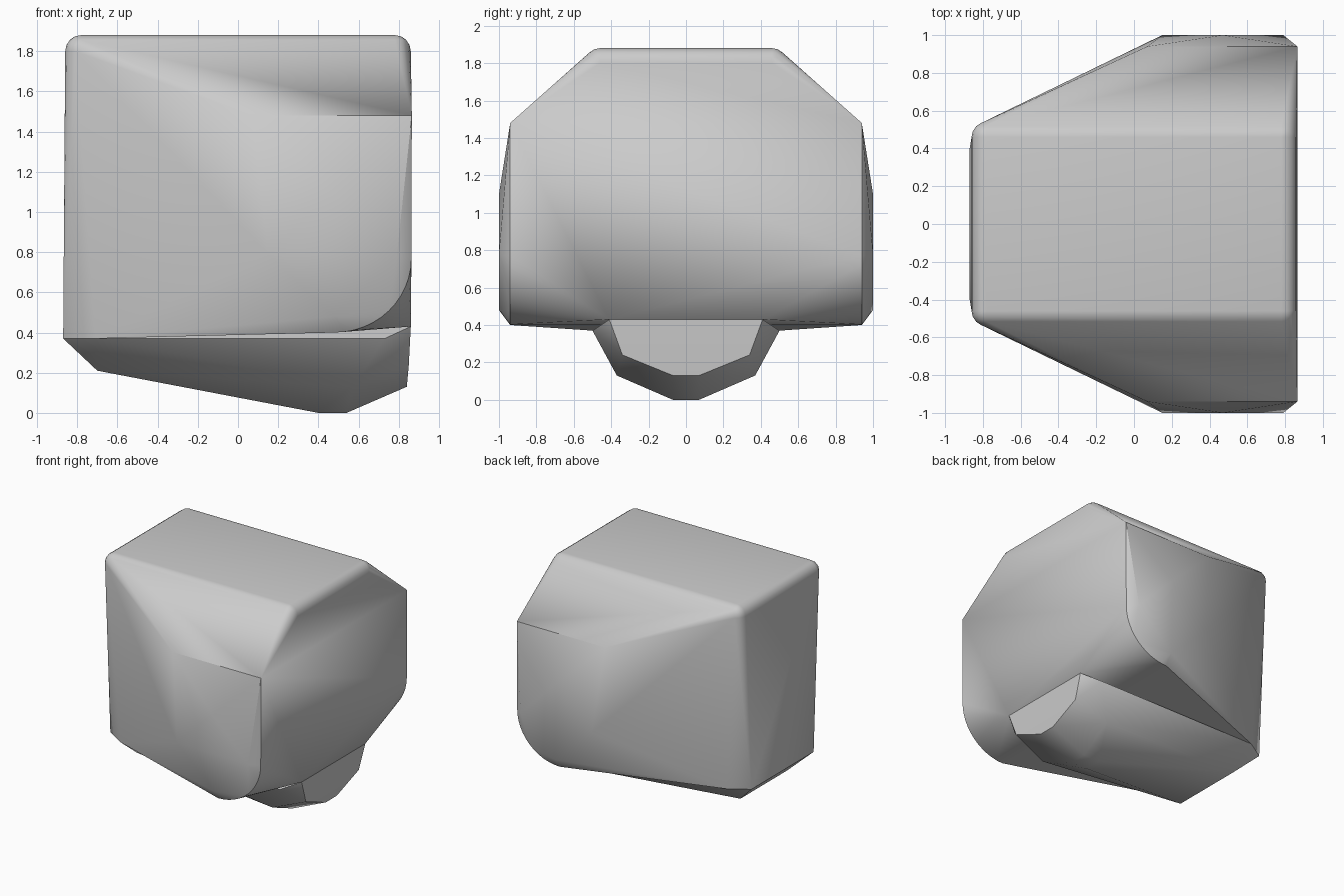
import bpy, bmesh, math
from mathutils import Vector

cube = bpy.data.objects.get("Cube")
if cube:
    bpy.data.objects.remove(cube, do_unlink=True)

grey = bpy.data.materials.new("plain_grey")
grey.use_nodes = True
colour = (0.6, 0.6, 0.6, 1)
grey.diffuse_color = colour
grey.node_tree.nodes["Principled BSDF"].inputs["Base Color"].default_value = colour


def mirrored_hull(name, points):
    """Convex solid around the points and their mirror images in y."""
    bm = bmesh.new()
    for x, y, z in points:
        for side in (-1, 1):
            bm.verts.new((x, side * y, z))
    bmesh.ops.remove_doubles(bm, verts=bm.verts, dist=0.0005)
    bmesh.ops.convex_hull(bm, input=bm.verts)
    bmesh.ops.delete(bm, geom=[v for v in bm.verts if not v.link_faces], context="VERTS")
    bmesh.ops.dissolve_limit(bm, angle_limit=math.radians(0.5),
                             verts=bm.verts, edges=bm.edges)
    bmesh.ops.recalc_face_normals(bm, faces=bm.faces)
    mesh = bpy.data.meshes.new(name)
    bm.to_mesh(mesh)
    bm.free()
    mesh.materials.append(grey)
    obj = bpy.data.objects.new(name, mesh)
    bpy.context.collection.objects.link(obj)
    bpy.ops.object.select_all(action="DESELECT")
    obj.select_set(True)
    bpy.context.view_layer.objects.active = obj
    bpy.ops.object.shade_smooth_by_angle(angle=math.radians(30))
    return obj


def rounded_corner(x_sign, radius=0.08, steps=4):
    """Eighth of a ball at one upper corner."""
    centre = Vector((x_sign * 0.78, 0.46, 1.80))
    pts = []
    for i in range(steps + 1):
        up = math.pi / 2 * i / steps
        for j in range(steps + 1):
            a = math.pi / 2 * j / steps
            pts.append(centre + radius * Vector((x_sign * math.cos(up) * math.cos(a),
                                                 math.cos(up) * math.sin(a), math.sin(up))))
    return pts


# Body: rounded roof corners, sloped shoulders, narrow end on the -x side
body = rounded_corner(-1) + rounded_corner(1)
body += [(0.07, 0.94, 1.48), (0.865, 0.94, 1.48)]
body += [(-0.87, 0.40, 0.37), (-0.71, 0.50, 0.37), (0.86, 0.41, 0.43)]
# Rounded lower corner of each cheek
for i in range(13):
    a = math.pi / 2 * i / 12
    body.append((0.48 + 0.383 * math.cos(a), 0.94, 0.77 - 0.37 * math.sin(a)))
# Raised diamond on each cheek
body += [(0.47, 1, 1.10), (0.15, 1, 0.79), (0.48, 1, 0.48), (0.79, 1, 0.78)]
mirrored_hull("body", body)

# Keel under the body
keel = [(-0.87, 0.40, 0.37), (-0.71, 0.50, 0.37), (0.73, 0.50, 0.37), (0.86, 0.41, 0.43),
        (-0.70, 0.30, 0.21), (0.57, 0.37, 0.13), (0.85, 0.34, 0.24),
        (0.84, 0.07, 0.13), (0.40, 0.07, 0), (0.54, 0.07, 0)]
mirrored_hull("keel", keel)
